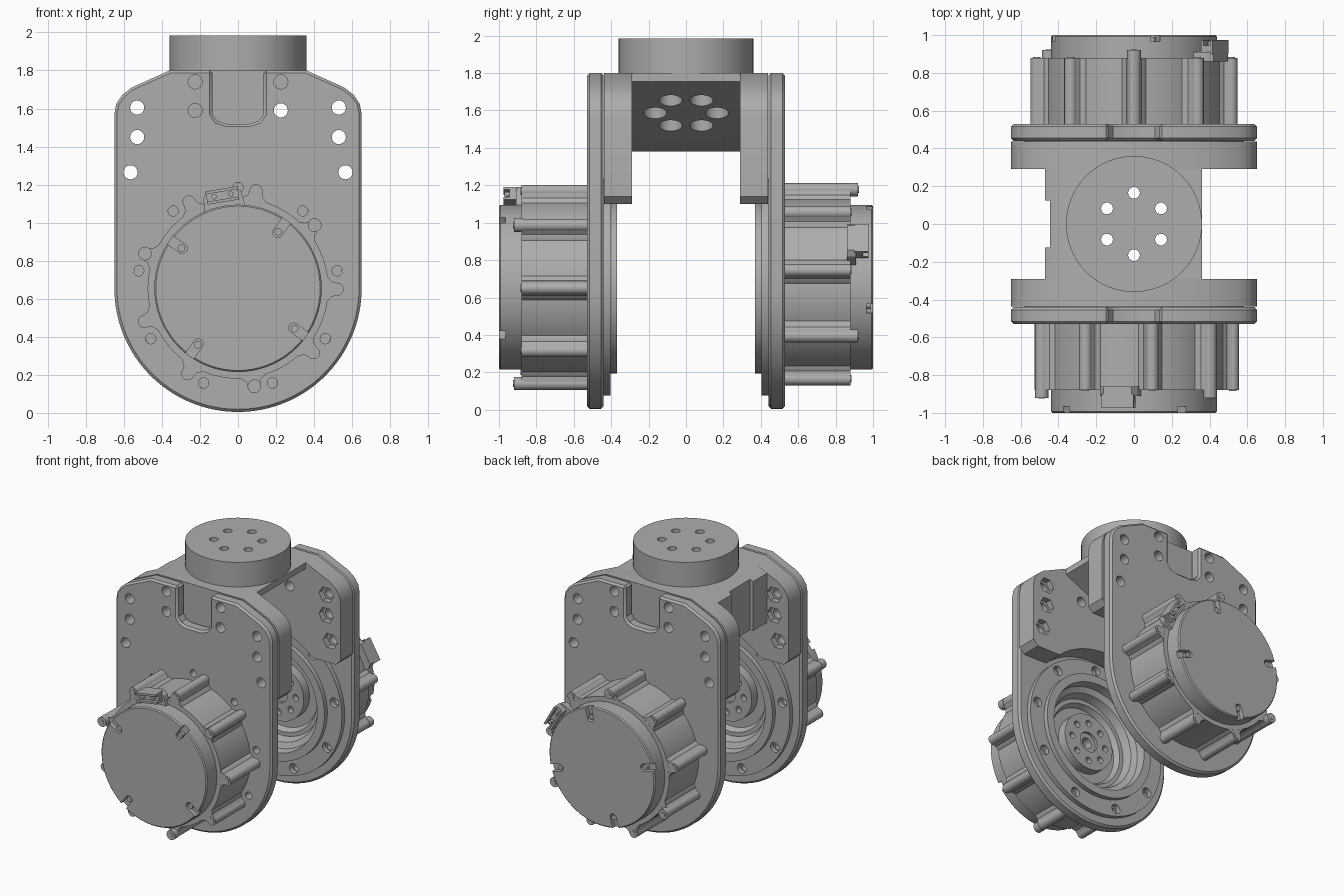
import bpy, bmesh
from math import cos, sin, pi, radians
from mathutils import Matrix, Vector

if "Cube" in bpy.data.objects:
    bpy.data.objects.remove(bpy.data.objects["Cube"])

grey = bpy.data.materials.new("machined grey")
grey.use_nodes = True
grey.diffuse_color = (0.42, 0.42, 0.42, 1)
grey.node_tree.nodes["Principled BSDF"].inputs["Base Color"].default_value = (0.42, 0.42, 0.42, 1)

AXIS_Z = 0.655   # height of both motor axes


def add_prism(bm, pts, a, b, m=Matrix()):
    """Extrude a 2D outline from local z = a to z = b."""
    low = [bm.verts.new(m @ Vector((x, y, a))) for x, y in pts]
    top = [bm.verts.new(m @ Vector((x, y, b))) for x, y in pts]
    faces = [bm.faces.new(low), bm.faces.new(top)]
    for i in range(len(pts)):
        j = (i + 1) % len(pts)
        faces.append(bm.faces.new((low[i], low[j], top[j], top[i])))
    bmesh.ops.recalc_face_normals(bm, faces=faces)


def circle(r, x=0, y=0, n=32):
    return [(x + r * cos(2 * pi * i / n), y + r * sin(2 * pi * i / n)) for i in range(n)]


def box(x0, x1, y):
    return [(x0, -y), (x1, -y), (x1, y), (x0, y)]


def arc(r, start, end, cz, n=32):
    angles = [radians(start + (end - start) * i / n) for i in range(n + 1)]
    return [(r * cos(t), cz + r * sin(t)) for t in angles]


def finish(name, bm):
    mesh = bpy.data.meshes.new(name)
    bm.to_mesh(mesh)
    bm.free()
    mesh.materials.append(grey)
    ob = bpy.data.objects.new(name, mesh)
    bpy.context.collection.objects.link(ob)
    return ob


def activate(ob):
    bpy.ops.object.select_all(action="DESELECT")
    ob.select_set(True)
    bpy.context.view_layer.objects.active = ob


def bevel(ob, width):
    mod = ob.modifiers.new("edge", "BEVEL")
    mod.width, mod.segments, mod.limit_method = width, 1, "ANGLE"
    mod.angle_limit = radians(50)
    activate(ob)
    bpy.ops.object.modifier_apply(modifier=mod.name)


def cut(ob, bm):
    cutter = finish("cutter", bm)
    cutter.hide_render = True
    mod = ob.modifiers.new("cut", "BOOLEAN")
    mod.operation, mod.solver, mod.object = "DIFFERENCE", "EXACT", cutter
    activate(ob)
    bpy.ops.object.modifier_apply(modifier=mod.name)
    bpy.data.objects.remove(cutter)


def smooth(ob):
    activate(ob)
    bpy.ops.object.shade_smooth_by_angle(angle=radians(30))


def side_frame(s):
    """Local (x, z, depth) to world, depth measured outward along y."""
    return Matrix(((1, 0, 0, 0), (0, 0, s, 0), (0, 1, 0, 0), (0, 0, 0, 1)))


def motor_frame(s, degrees=0):
    """Local x is radial, z points outward along the motor axis."""
    t = radians(degrees)
    radial, axial = Vector((cos(t), 0, sin(t))), Vector((0, s, 0))
    m = Matrix((radial, axial.cross(radial), axial)).transposed().to_4x4()
    m.translation = (0, 0, AXIS_Z)
    return m


def mirrored(pts):
    return pts + [(-x, z) for x, z in reversed(pts)]


shoulder = [(0.65, 1.57), (0.64, 1.625), (0.61, 1.67), (0.56, 1.71), (0.36, 1.8)]
notch = [(0.135, 1.8), (0.135, 1.57), (0.11, 1.535), (0.06, 1.52)]
bolt_holes = [(sx * x, z) for sx in (-1, 1) for x, z in
              ((0.53, 1.605), (0.53, 1.45), (0.565, 1.265), (0.225, 1.74), (0.225, 1.59))]

# Motor section: hub, hollow, mounting ring and body, as (radius, depth)
section = [(0, 0.56), (0.04, 0.56), (0.04, 0.5), (0.075, 0.5), (0.075, 0.48), (0.21, 0.48),
           (0.21, 0.55), (0.28, 0.55), (0.3, 0.51), (0.33, 0.51), (0.35, 0.45), (0.39, 0.43),
           (0.4, 0.37), (0.46, 0.37), (0.46, 0.405), (0.58, 0.405), (0.58, 0.44),
           (0.475, 0.44), (0.475, 0.88), (0, 0.88)]

for s, label, phase in ((-1, "front", 39.5), (1, "back", 90)):
    frame = side_frame(s)

    # Side plate with rounded foot and notched top
    bm = bmesh.new()
    add_prism(bm, arc(0.65, -180, 0, 0.655, 64) + mirrored(shoulder + notch), 0.44, 0.53, frame)
    plate = finish(label + "_side_plate", bm)
    bevel(plate, 0.014)
    bm = bmesh.new()
    add_prism(bm, circle(0.455, 0, AXIS_Z, 64), 0.3, 0.7, frame)
    for x, z in bolt_holes:
        add_prism(bm, circle(0.037, x, z, 24), 0.3, 0.7, frame)
    for k in range(9):
        add_prism(bm, circle(0.027, 0.53, 0, 20), 0.3, 0.7, motor_frame(s, 10 + 40 * k))
    cut(plate, bm)
    smooth(plate)

    # Bracket flange, arched over the motor ring, with hexagonal nut pockets
    bm = bmesh.new()
    lower = [(-0.61, 1.1)] + arc(0.61, 133, 47, AXIS_Z, 24) + [(0.61, 1.1), (0.65, 1.14)]
    add_prism(bm, lower + mirrored(shoulder) + [(-0.65, 1.14)], 0.29, 0.438, frame)
    flange = finish(label + "_bracket_flange", bm)
    for radius, sides, end in ((0.037, 24, 0.6), (0.06, 6, 0.335)):
        bm = bmesh.new()
        for x, z in bolt_holes:
            if sides > 6 or abs(x) > 0.4:
                add_prism(bm, circle(radius, x, z, sides), 0.2, end, frame)
        cut(flange, bm)
    smooth(flange)

    # Motor housing, turned about its axis
    bm = bmesh.new()
    m = motor_frame(s)
    ring = [bm.verts.new(m @ Vector((r, 0, d))) for r, d in section]
    edges = [bm.edges.new(pair) for pair in zip(ring, ring[1:])]
    bmesh.ops.spin(bm, geom=ring + edges, cent=(0, 0, AXIS_Z), axis=(0, 1, 0),
                   angle=2 * pi, steps=72)
    bmesh.ops.remove_doubles(bm, verts=bm.verts, dist=0.0005)
    bmesh.ops.recalc_face_normals(bm, faces=bm.faces)
    housing = finish(label + "_motor_housing", bm)
    bm = bmesh.new()
    for k in range(9):
        add_prism(bm, circle(0.036, 0.525, 0, 20), 0.3, 0.5, motor_frame(s, 10 + 40 * k))
    for k in range(8):
        add_prism(bm, circle(0.024, 0.145, 0, 16), 0.4, 0.52, motor_frame(s, 45 * k))
    cut(housing, bm)
    smooth(housing)

    # Screw lugs around the housing; every third carries a long bolt
    bm = bmesh.new()
    for k in range(9):
        m = motor_frame(s, phase + 40 * k)
        add_prism(bm, circle(0.034, 0.522, 0, 20), 0.53, 0.88, m)
        add_prism(bm, [(0.455, -0.07), (0.474, -0.062), (0.492, -0.04), (0.52, -0.033),
                       (0.52, 0.033), (0.492, 0.04), (0.474, 0.062), (0.455, 0.07)],
                  0.53, 0.879, m)
        if k % 3 == 0:
            add_prism(bm, circle(0.036, 0.522, 0, 20), 0.87, 0.92, m)
            add_prism(bm, circle(0.018, 0.522, 0, 6), 0.91, 0.924, m)
        else:
            add_prism(bm, circle(0.02, 0.522, 0, 16), 0.87, 0.884, m)
    smooth(finish(label + "_motor_lugs", bm))

    # End cap with four screw slots
    bm = bmesh.new()
    add_prism(bm, circle(0.44, n=72), 0.87, 1.0, motor_frame(s))
    cap = finish(label + "_motor_cap", bm)
    bevel(cap, 0.008)
    slots, screws = bmesh.new(), bmesh.new()
    for k in range(4):
        m = motor_frame(s, phase - s * 15 + 90 * k)
        round_end = [(0.36 + 0.026 * cos(t), 0.026 * sin(t))
                     for t in (radians(90 + 15 * i) for i in range(13))]
        add_prism(slots, round_end + [(0.5, -0.026), (0.5, 0.026)], 0.965, 1.1, m)
        add_prism(screws, circle(0.02, 0.365, 0, 16), 0.95, 0.99, m)
    cut(cap, slots)
    smooth(cap)
    smooth(finish(label + "_cap_screws", screws))

    # Cable connector on the rim
    bm = bmesh.new()
    m = motor_frame(s, phase - s * 60)
    add_prism(bm, [(0.42, -0.11), (0.5, -0.1), (0.53, -0.075), (0.53, 0.075),
                   (0.5, 0.1), (0.42, 0.11)], 0.86, 0.91, m)
    add_prism(bm, box(0.46, 0.53, 0.085), 0.9, 0.945, m)
    add_prism(bm, box(0.46, 0.475, 0.085), 0.94, 0.975, m)
    add_prism(bm, box(0.515, 0.53, 0.085), 0.94, 0.975, m)
    for y in (-0.045, 0.045):
        add_prism(bm, circle(0.014, 0.495, y, 12), 0.94, 0.97, m)
    finish(label + "_connector", bm)

# Wedge shaped web joining the flanges, with a recess on its deep end
bm = bmesh.new()
add_prism(bm, [(-0.36, 1.8), (-0.47, 1.75), (-0.47, 1.38), (-0.44, 1.38), (0.36, 1.755),
               (0.36, 1.8)], -0.3, 0.3, side_frame(1))
web = finish("bracket_web", bm)
bm = bmesh.new()
add_prism(bm, box(-0.6, -0.445, 0.125), 1.2, 1.9)
cut(web, bm)

# Round neck on top
bm = bmesh.new()
add_prism(bm, circle(0.36, n=72), 1.79, 1.985)
neck = finish("top_neck", bm)

# Six through holes, widened on the underside of the web
for ob, radius in ((web, 0.062), (neck, 0.031)):
    bm = bmesh.new()
    for k in range(6):
        t = radians(30 + 60 * k)
        add_prism(bm, circle(radius, 0.165 * cos(t), 0.165 * sin(t), 24), 1.2, 2.2)
    cut(ob, bm)
    smooth(ob)
